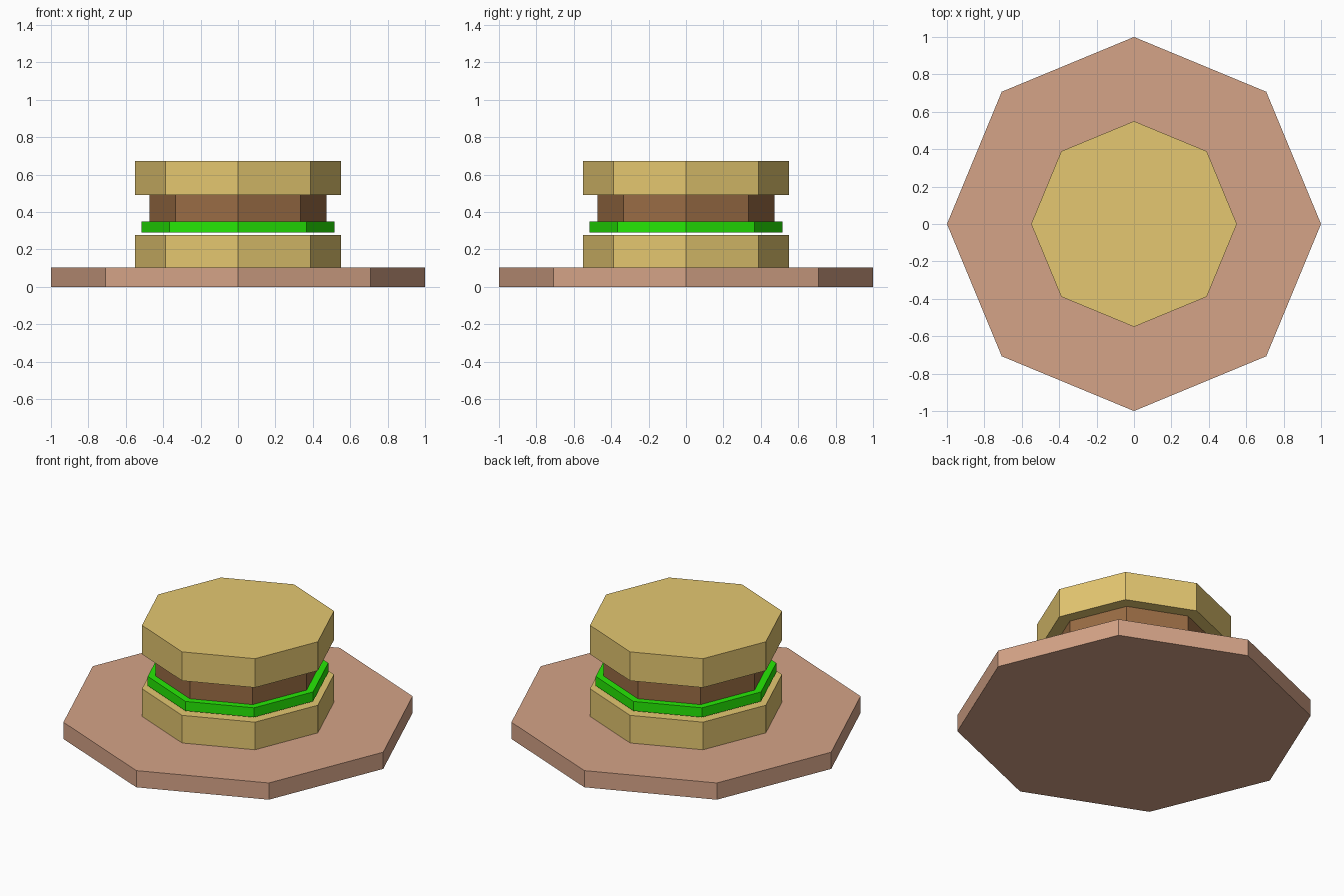
import bpy

if "Cube" in bpy.data.objects:
    bpy.data.objects.remove(bpy.data.objects["Cube"])


def material(name, rgb):
    # sRGB 0-255 to linear
    mat = bpy.data.materials.new(name)
    mat.diffuse_color = [(c / 255) ** 2.2 for c in rgb] + [1.0]
    mat.use_nodes = True
    mat.node_tree.nodes["Principled BSDF"].inputs["Base Color"].default_value = mat.diffuse_color
    return mat


bread = material("bread", (228, 198, 112))
clay = material("clay", (212, 162, 134))
leaf = material("leaf", (42, 232, 14))
meat = material("meat", (152, 108, 70))


def octagon_layer(name, radius, z0, z1, mat):
    # Eight-sided flat-shaded disc with corners on the axes
    bpy.ops.mesh.primitive_cylinder_add(
        vertices=8, radius=radius, depth=z1 - z0, location=(0, 0, (z0 + z1) / 2))
    obj = bpy.context.object
    obj.name = name
    obj.data.materials.append(mat)
    return obj


# Plate and burger layers, bottom to top
octagon_layer("plate", 1.0, 0.0, 0.104, clay)
octagon_layer("bottom_bun", 0.55, 0.104, 0.276, bread)
octagon_layer("lettuce", 0.517, 0.291, 0.35, leaf)
octagon_layer("patty", 0.473, 0.35, 0.491, meat)
octagon_layer("top_bun", 0.55, 0.491, 0.671, bread)
